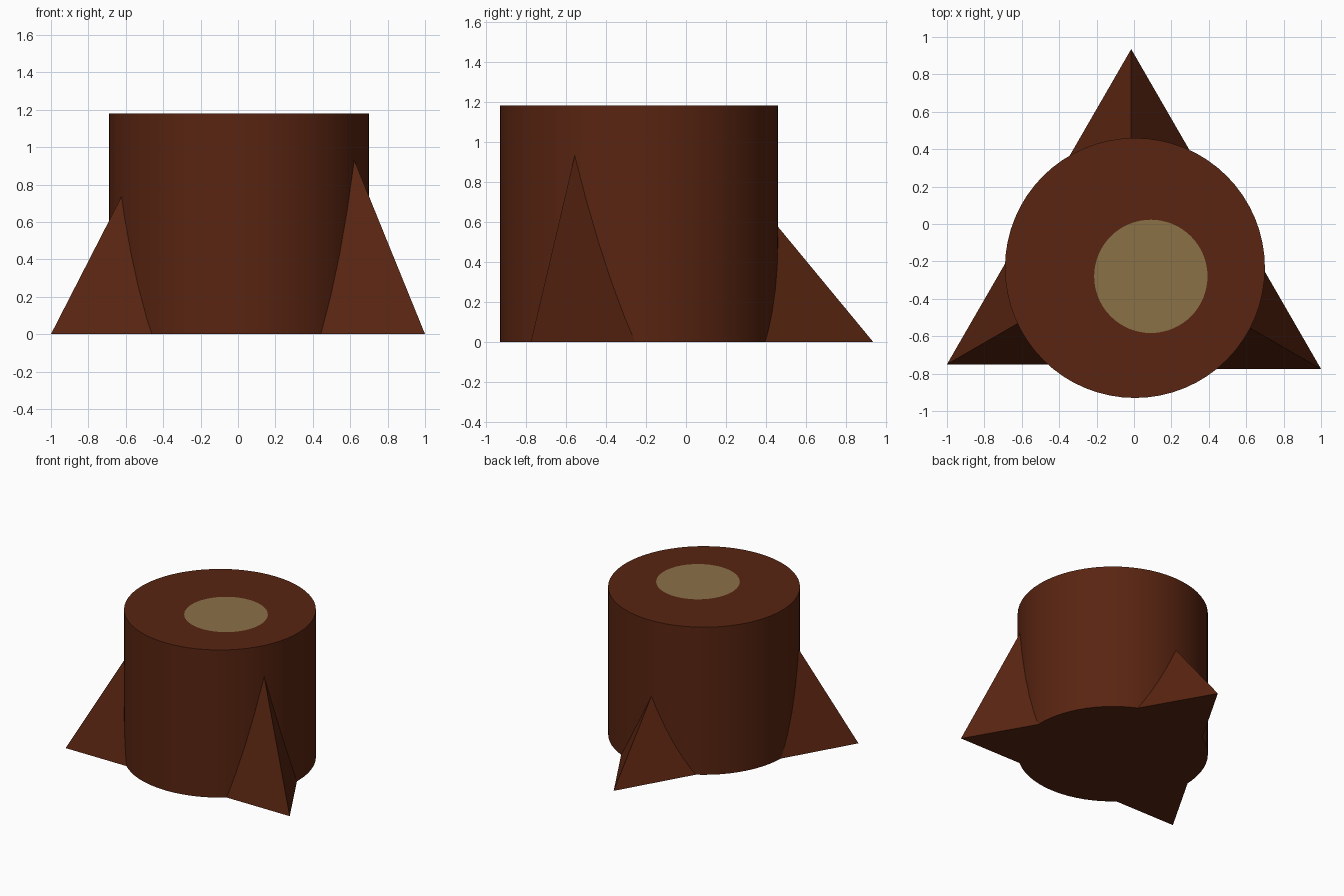
import bpy, bmesh, math

if "Cube" in bpy.data.objects:
    bpy.data.objects.remove(bpy.data.objects["Cube"])


def material(name, rgb):
    m = bpy.data.materials.new(name)
    m.diffuse_color = (*rgb, 1.0)
    m.use_nodes = True
    m.node_tree.nodes["Principled BSDF"].inputs["Base Color"].default_value = m.diffuse_color
    return m


def finish(bm, name, mats):
    bmesh.ops.recalc_face_normals(bm, faces=bm.faces)
    mesh = bpy.data.meshes.new(name)
    bm.to_mesh(mesh)
    bm.free()
    for m in mats:
        mesh.materials.append(m)
    obj = bpy.data.objects.new(name, mesh)
    bpy.context.collection.objects.link(obj)
    return obj


bark = material("bark_brown", (0.100, 0.018, 0.0055))
heartwood = material("pale_heartwood", (0.256, 0.166, 0.064))

# Trunk: smooth-sided cylinder whose top holds an off-centre heartwood disc
SIDES = 64
HEIGHT = 1.18
bm = bmesh.new()


def ring(cx, cy, r, z):
    return [bm.verts.new((cx + r * math.cos(math.tau * i / SIDES),
                          cy + r * math.sin(math.tau * i / SIDES), z))
            for i in range(SIDES)]


bottom = ring(0.005, -0.235, 0.695, 0.0)
rim = ring(0.005, -0.235, 0.695, HEIGHT)
core = ring(0.09, -0.28, 0.303, HEIGHT)
for i in range(SIDES):
    j = (i + 1) % SIDES
    bm.faces.new((bottom[i], bottom[j], rim[j], rim[i])).smooth = True
    bm.faces.new((rim[i], rim[j], core[j], core[i]))
bm.faces.new(list(reversed(bottom)))
bm.faces.new(core).material_index = 1
finish(bm, "trunk", [bark, heartwood])


# Roots: three-sided pyramids, each with one corner pointing outwards
def root(name, tip, angle, radius, slope):
    a = math.radians(angle)
    cx = tip[0] - radius * math.cos(a)
    cy = tip[1] - radius * math.sin(a)
    bm = bmesh.new()
    base = [bm.verts.new((cx + radius * math.cos(a + k * math.tau / 3),
                          cy + radius * math.sin(a + k * math.tau / 3), 0.0))
            for k in range(3)]
    apex = bm.verts.new((cx, cy, radius * slope))
    bm.faces.new(base)
    for k in range(3):
        bm.faces.new((base[k], base[(k + 1) % 3], apex))
    finish(bm, name, [bark])


root("back_root", (-0.015, 0.935), 90, 0.60, 1.21)
root("left_root", (-1.0, -0.75), 210, 0.54, 1.69)
root("right_root", (1.0, -0.775), 330, 0.50, 2.13)
